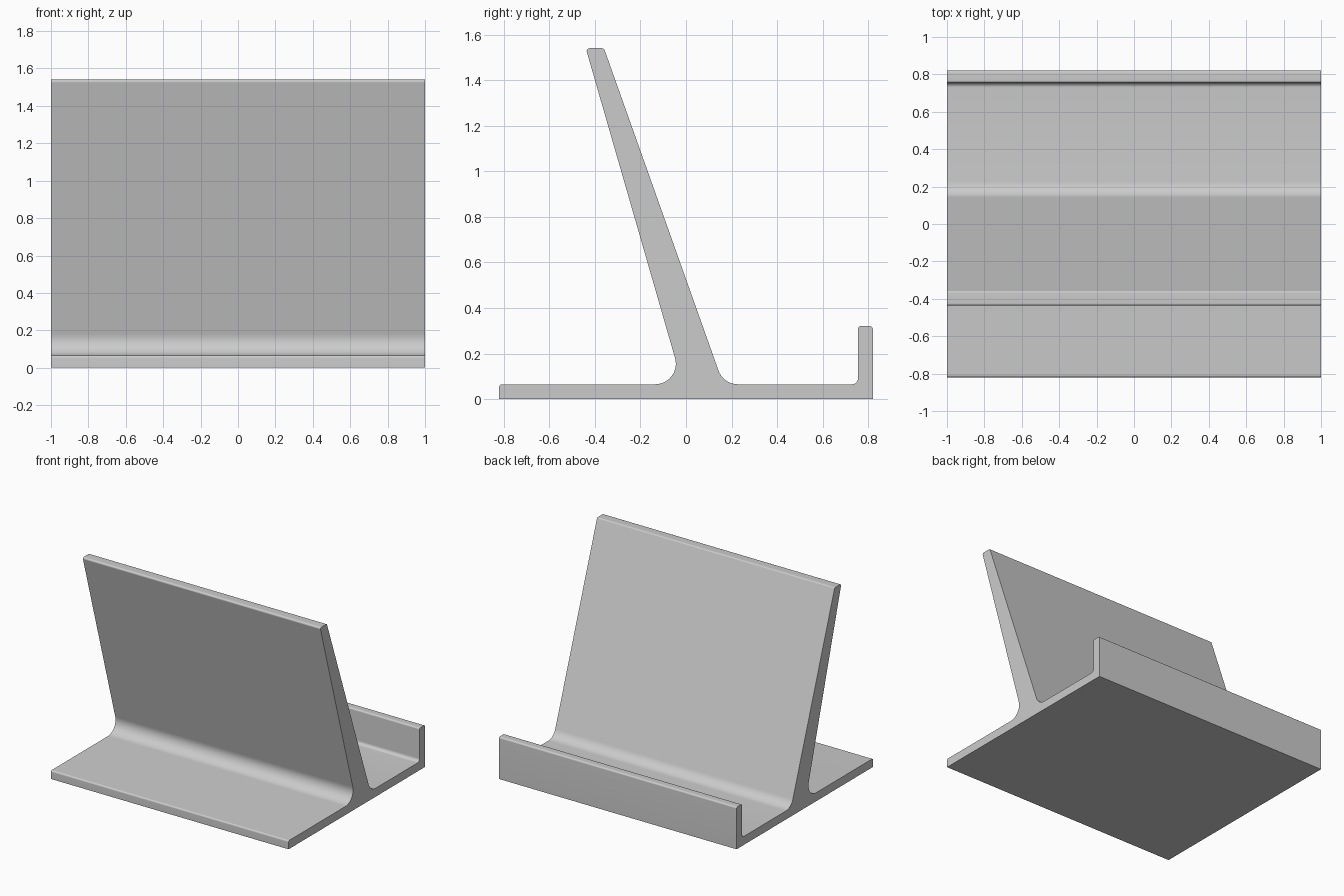
import bpy, bmesh, math
from mathutils import Vector

cube = bpy.data.objects.get("Cube")
if cube:
    bpy.data.objects.remove(cube, do_unlink=True)

HALF_WIDTH = 1.0
BASE_TOP = 0.065
EDGE = 0.012    # small rounding on free edges
FILLET = 0.09   # large rounding at the foot of the back rest

# Side profile corners: (y, z, rounding radius)
profile = [
    (-0.82, 0, 0), (0.82, 0, 0),                               # underside
    (0.82, 0.32, EDGE), (0.755, 0.32, EDGE),                   # retaining lip
    (0.755, BASE_TOP, 0.025), (0.164, BASE_TOP, FILLET),       # tray floor
    (-0.36, 1.54, EDGE), (-0.44, 1.54, EDGE),                  # back rest
    (-0.015, BASE_TOP, FILLET), (-0.82, BASE_TOP, EDGE),       # foot
]


def rounded(corners, steps=10):
    """Replace each corner that has a radius by a tangent arc."""
    out = []
    for i, (y, z, r) in enumerate(corners):
        p = Vector((y, z))
        if r == 0:
            out.append(p)
            continue
        a = (Vector(corners[i - 1][:2]) - p).normalized()
        b = (Vector(corners[(i + 1) % len(corners)][:2]) - p).normalized()
        half = a.angle(b) / 2
        centre = p + (a + b).normalized() * (r / math.sin(half))
        start = p + a * (r / math.tan(half)) - centre
        end = p + b * (r / math.tan(half)) - centre
        sweep = start.angle(end)
        for k in range(steps + 1):
            t = k / steps
            arc = start * math.sin((1 - t) * sweep) + end * math.sin(t * sweep)
            out.append(centre + arc / math.sin(sweep))
    return out


# Extrude the profile across the full width
bm = bmesh.new()
verts = [bm.verts.new((-HALF_WIDTH, p.x, p.y)) for p in rounded(profile)]
face = bm.faces.new(verts)
new = bmesh.ops.extrude_face_region(bm, geom=[face])["geom"]
bmesh.ops.translate(bm, vec=(2 * HALF_WIDTH, 0, 0),
                    verts=[g for g in new if isinstance(g, bmesh.types.BMVert)])
bmesh.ops.recalc_face_normals(bm, faces=bm.faces)

mesh = bpy.data.meshes.new("tablet_stand")
bm.to_mesh(mesh)
bm.free()
stand = bpy.data.objects.new("tablet_stand", mesh)
bpy.context.collection.objects.link(stand)

# Plain grey
grey = bpy.data.materials.new("light_grey")
grey.use_nodes = True
colour = (0.6, 0.6, 0.6, 1)
grey.diffuse_color = colour
grey.node_tree.nodes["Principled BSDF"].inputs["Base Color"].default_value = colour
mesh.materials.append(grey)

bpy.ops.object.select_all(action="DESELECT")
stand.select_set(True)
bpy.context.view_layer.objects.active = stand
bpy.ops.object.shade_smooth_by_angle(angle=math.radians(30))
